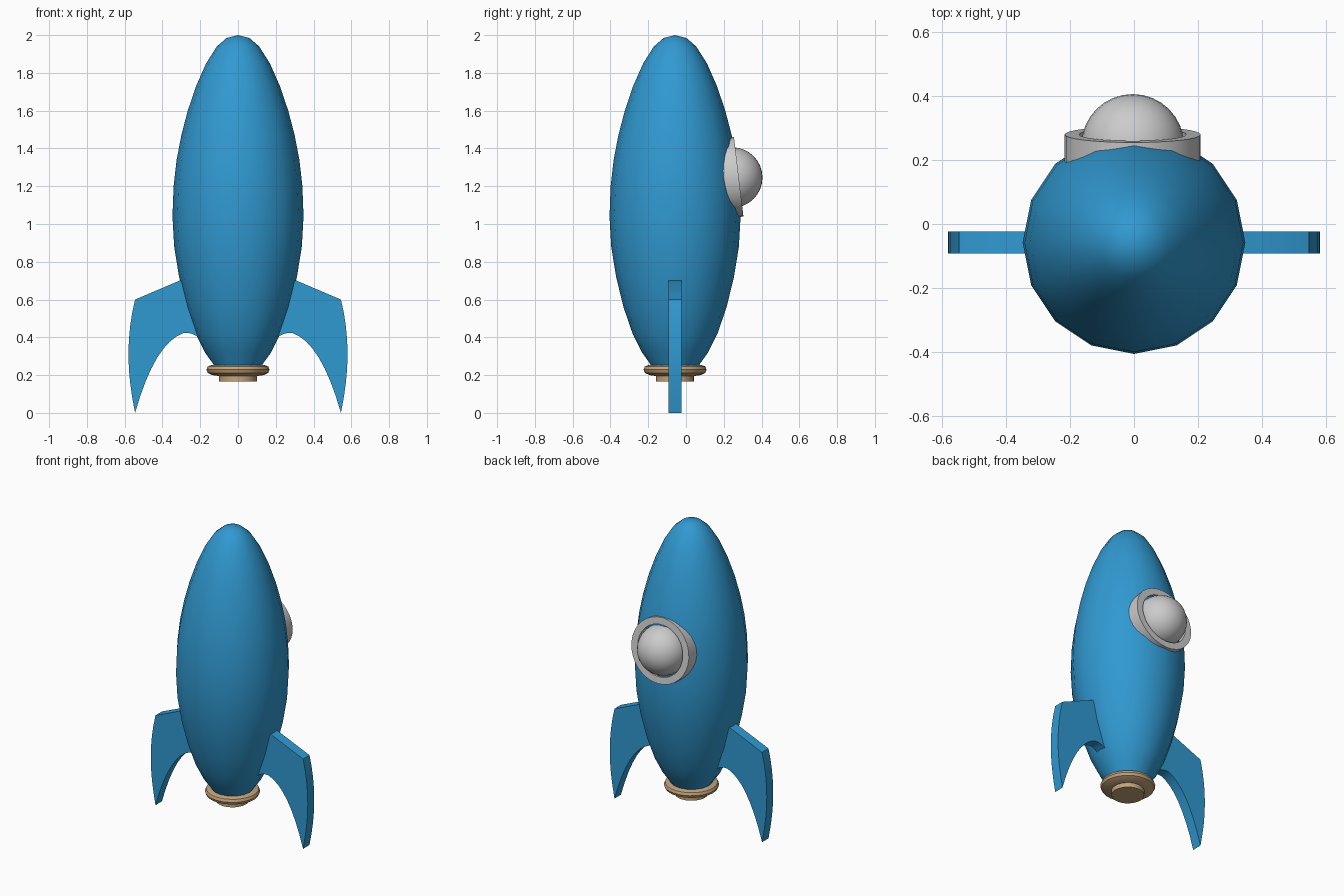
import bpy, bmesh, math
from mathutils import Matrix

if "Cube" in bpy.data.objects:
    bpy.data.objects.remove(bpy.data.objects["Cube"])

CY = -0.058  # the rocket axis sits slightly forward of the origin


def material(name, rgb):
    m = bpy.data.materials.new(name)
    m.diffuse_color = (*rgb, 1)
    m.use_nodes = True
    m.node_tree.nodes["Principled BSDF"].inputs["Base Color"].default_value = m.diffuse_color
    return m


def finish(name, bm, mat=None, angle=40):
    bmesh.ops.remove_doubles(bm, verts=bm.verts, dist=1e-5)
    bmesh.ops.recalc_face_normals(bm, faces=bm.faces)
    mesh = bpy.data.meshes.new(name)
    bm.to_mesh(mesh)
    bm.free()
    ob = bpy.data.objects.new(name, mesh)
    bpy.context.collection.objects.link(ob)
    if mat:
        mesh.materials.append(mat)
    bpy.ops.object.select_all(action='DESELECT')
    bpy.context.view_layer.objects.active = ob
    ob.select_set(True)
    bpy.ops.object.shade_smooth_by_angle(angle=math.radians(angle))
    return ob


def lathe(name, profile, sides, mat=None, closed=False, angle=40):
    """Spin (radius, z) points around the z axis."""
    bm = bmesh.new()
    vs = [bm.verts.new((r, 0, z)) for r, z in profile]
    pairs = list(zip(vs, vs[1:])) + ([(vs[-1], vs[0])] if closed else [])
    edges = [bm.edges.new(p) for p in pairs]
    bmesh.ops.spin(bm, geom=vs + edges, cent=(0, 0, 0), axis=(0, 0, 1),
                   angle=2 * math.pi, steps=sides, use_duplicate=False)
    return finish(name, bm, mat, angle)


def bezier(a, b, c, n=8):
    """Quadratic curve points from a towards c, without c."""
    out = []
    for i in range(n):
        t = i / n
        out.append(tuple((1 - t) ** 2 * p + 2 * t * (1 - t) * q + t * t * s
                         for p, q, s in zip(a, b, c)))
    return out


blue = material("blue_paint", (0.03, 0.32, 0.64))
tan = material("tan_metal", (0.55, 0.37, 0.2))

# Sixteen-sided hull
hull = [(0, .235), (.12, .235), (.132, .26), (.175, .32), (.225, .42), (.273, .56),
        (.312, .72), (.338, .88), (.347, 1.04), (.341, 1.2), (.325, 1.34),
        (.3, 1.47), (.266, 1.6), (.222, 1.73), (.169, 1.85), (.112, 1.94),
        (.06, 1.985), (0, 2.0)]
body = lathe("hull", hull, 16, blue, angle=50)
body.location.y = CY

# Stepped engine nozzle
nozzle = lathe("nozzle", [(0, .165), (.1, .165), (.1, .195), (.135, .2), (.16, .212),
                          (.167, .229), (.16, .246), (.14, .253), (0, .253)], 24, tan)
nozzle.location.y = CY

# Pair of swept fins
outline = ([(.2, .69), (.31, .7)]
           + bezier((.545, .6), (.615, .32), (.545, .005))
           + bezier((.545, .0), (.44, .37), (.29, .422))
           + bezier((.29, .422), (.24, .435), (.17, .37), 4) + [(.17, .37)])
for side, label in ((1, "right"), (-1, "left")):
    bm = bmesh.new()
    face = bm.faces.new([bm.verts.new((side * x, CY - .034, z)) for x, z in outline])
    ext = bmesh.ops.extrude_face_region(bm, geom=[face], use_keep_orig=True)
    moved = [v for v in ext["geom"] if isinstance(v, bmesh.types.BMVert)]
    bmesh.ops.translate(bm, verts=moved, vec=(0, .068, 0))
    finish(label + "_fin", bm, blue)

# Porthole: a ring and a glass dome, tilted with the hull wall
tilt = Matrix.Translation((-.004, .279, 1.25)) @ Matrix.Rotation(math.radians(-83.2), 4, 'X')
ring = lathe("porthole_ring", [(.167, 0), (.212, 0), (.212, -.085), (.167, -.085)], 32,
             closed=True)
ring.matrix_world = tilt

bm = bmesh.new()
bmesh.ops.create_uvsphere(bm, u_segments=32, v_segments=16, radius=.16)
dome = finish("porthole_dome", bm)
dome.location = (-.004, .245, 1.246)
